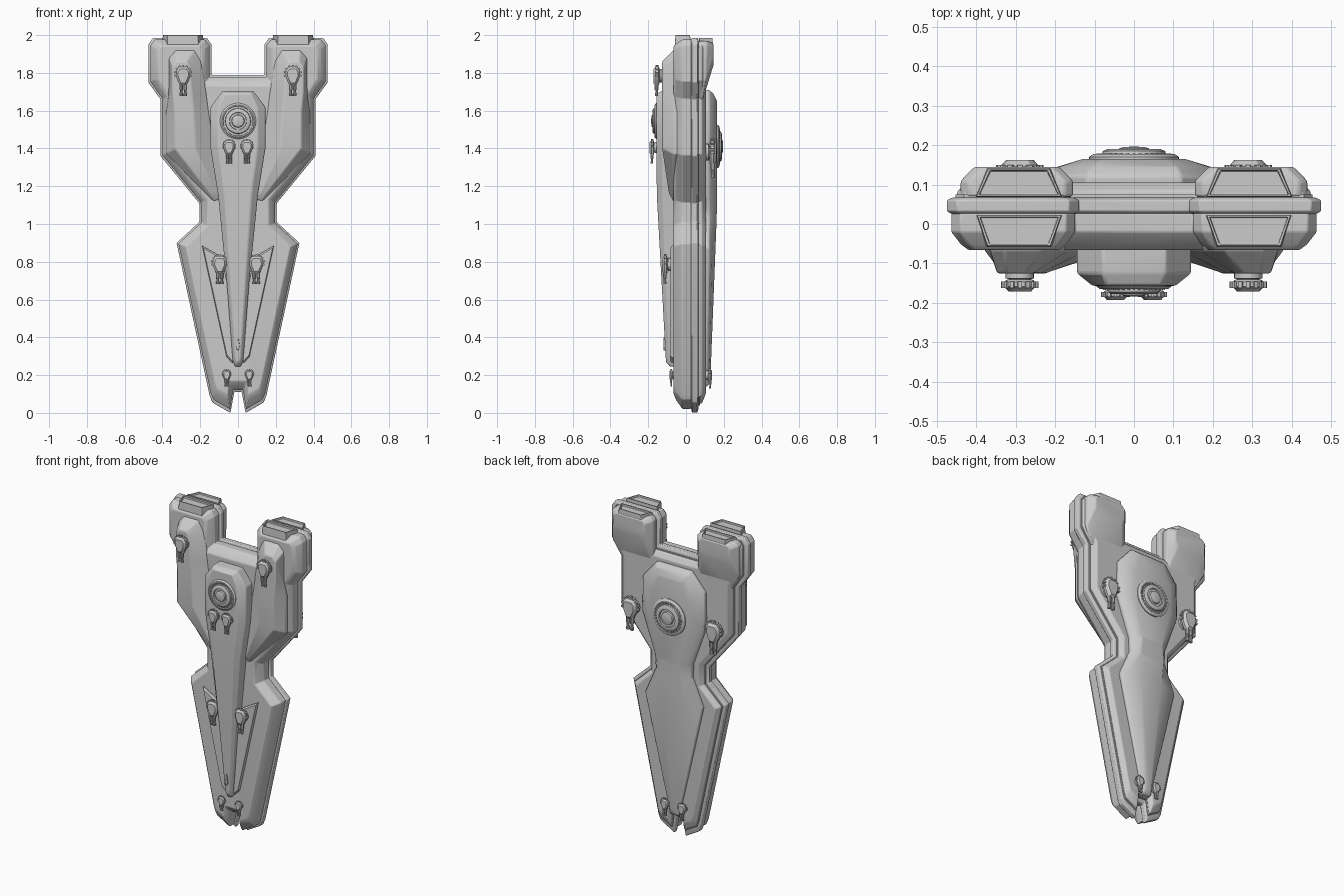
import bpy, bmesh, math

if "Cube" in bpy.data.objects:
    bpy.data.objects.remove(bpy.data.objects["Cube"])


def skin(bm, rings, strip=False):
    """Skin closed rings of 3D points; cap the ends with an ngon or a quad strip."""
    vs = [[bm.verts.new(p) for p in r] for r in rings]
    n = len(vs[0])
    for a, b in zip(vs, vs[1:]):
        for i in range(n):
            j = (i + 1) % n
            bm.faces.new((a[i], a[j], b[j], b[i]))
    for r in (vs[0], vs[-1]):
        if strip:
            for i in range(n // 2 - 1):
                bm.faces.new((r[i], r[i + 1], r[n - 2 - i], r[n - 1 - i]))
        else:
            bm.faces.new(r)


def finish(name, bm, bevel=0.0, angle=30):
    bmesh.ops.recalc_face_normals(bm, faces=bm.faces)
    me = bpy.data.meshes.new(name)
    bm.to_mesh(me)
    bm.free()
    ob = bpy.data.objects.new(name, me)
    bpy.context.collection.objects.link(ob)
    bpy.ops.object.select_all(action='DESELECT')
    bpy.context.view_layer.objects.active = ob
    ob.select_set(True)
    bpy.ops.object.shade_smooth_by_angle(angle=math.radians(angle))
    if bevel:
        m = ob.modifiers.new("bevel", 'BEVEL')
        m.width, m.segments, m.limit_method = bevel, 2, 'ANGLE'
        m.angle_limit = math.radians(25)
    return ob


def mirrored(half):
    return half + [(-x, z) for x, z in reversed(half) if x > 0]


def at(outline, y):
    """Lift an (x, z) outline to depth y (number or function of z)."""
    return [(x, y(z) if callable(y) else y, z) for x, z in outline]


def loft(name, layers, strip=True, bevel=0.006, sides=(1,)):
    bm = bmesh.new()
    for s in sides:
        skin(bm, [[(s * x, y, z) for x, y, z in at(o, y)] for o, y in layers], strip)
    return finish(name, bm, bevel)


def ramp(z0, y0, z1, y1):
    """Depth going from y0 at z0 to y1 at z1, constant outside."""
    return lambda z: y0 + (y1 - y0) * min(1, max(0, (z - z0) / (z1 - z0)))


# --- layered hull: outer and inner outlines, blended per layer ---
outer = [(0, 1.79), (.14, 1.79), (.14, 1.95), (.165, 1.985), (.45, 1.985), (.475, 1.95),
         (.475, 1.75), (.41, 1.66), (.41, 1.36), (.205, 1.11), (.205, 1.01), (.325, .9),
         (.15, .09), (.135, .055), (.04, 0), (.02, .11), (0, .11)]
inner = [(0, 1.73), (.19, 1.73), (.19, 1.92), (.205, 1.94), (.405, 1.94), (.42, 1.92),
         (.42, 1.77), (.36, 1.68), (.36, 1.38), (.16, 1.13), (.16, .99), (.275, .88),
         (.12, .16), (.11, .13), (.055, .1), (.05, .17), (0, .17)]


def hull(t):
    return mirrored([(a + (c - a) * t, b + (d - b) * t) for (a, b), (c, d) in zip(outer, inner)])


loft("front_hull", [(hull(1), -.066), (hull(.65), -.052), (hull(.2), -.02), (hull(.2), .028)],
     False, .004)
# tips of the prongs reach the floor at the lower edge of the front hull
loft("rim_plate", [(hull(.25), .025), (hull(0), .032), (hull(0), .06), (hull(.25), .067)], False, .003)
loft("hull_core", [(hull(.4), .0), (hull(.4), .075)], False, 0)
loft("back_hull", [(hull(.45), .07), (hull(.5), .085), (hull(1), .105)], False, .004)

# --- raised engine blocks on the back ---
blk0 = [(.42, 1.97), (.44, 1.95), (.44, 1.76), (.385, 1.66), (.16, 1.66), (.155, 1.76), (.155, 1.95), (.175, 1.97)]
blk1 = [(.385, 1.955), (.405, 1.935), (.405, 1.88), (.375, 1.84), (.21, 1.84), (.19, 1.88), (.19, 1.935), (.21, 1.955)]
loft("back_engine_blocks", [(blk0, .07), (blk0, ramp(1.66, .09, 1.8, .11)), (blk1, .145)], sides=(1, -1))

# --- engine nozzles: trapezoids with a recessed end ---
bm = bmesh.new()
for s in (1, -1):
    for sec, top in (([(.185, .022), (.398, .022), (.372, -.056), (.212, -.056)], 2.0),
                     ([(.185, .07), (.4, .07), (.37, .14), (.215, .14)], 1.985)):
        cx, cy = sum(p[0] for p in sec) / 4, sum(p[1] for p in sec) / 4
        rings = [[(s * (cx + (x - cx) * k), cy + (y - cy) * ky, z) for x, y in sec]
                 for k, ky, z in ((1.03, 1.05, 1.9), (1.03, 1.05, 1.96), (1, 1, top),
                                  (.94, .88, top), (.92, .85, top - .012))]
        skin(bm, rings)
finish("engine_nozzles", bm, .002)

# --- long armour pods on the front of both arms ---
pod0 = [(.33, 1.92), (.365, 1.88), (.367, 1.68), (.38, 1.6), (.38, 1.37), (.13, 1.12),
        (.09, 1.13), (.12, 1.37), (.155, 1.6), (.165, 1.68), (.195, 1.86), (.23, 1.92)]
pod1 = [(.325, 1.86), (.347, 1.83), (.347, 1.7), (.335, 1.6), (.335, 1.4), (.15, 1.16),
        (.12, 1.17), (.225, 1.4), (.235, 1.6), (.245, 1.7), (.255, 1.83), (.275, 1.86)]
loft("front_pods", [(pod0, -.04), (pod0, -.066), (pod1, ramp(1.13, -.085, 1.4, -.126))], sides=(1, -1))

# --- tapering spine on the front ---
sp0 = mirrored([(.08, 1.705), (.145, 1.62), (.145, 1.4), (.105, 1.15), (.06, .7), (.028, .28), (.015, .245)])
sp1 = mirrored([(.07, 1.69), (.105, 1.61), (.105, 1.42), (.07, 1.15), (.04, .7), (.014, .3), (.008, .27)])
loft("front_spine", [(sp0, -.04), (sp0, ramp(.25, -.085, 1.2, -.125)), (sp1, ramp(.25, -.105, 1.2, -.157))])

# --- small arrow fin near the spine tip ---
fin = [(.014, .35), (.003, .4), (-.003, .4), (-.014, .35), (-.004, .33), (.004, .33)]
loft("spine_fin", [(fin, -.09), ([(x * .6, z) for x, z in fin], -.118)], False, 0)

# --- arrow shaped plates beside the spine ---
pl0 = [(.19, .885), (.06, .295), (.03, .265), (.015, .3), (.04, .6), (.085, .825)]
pl1 = [(.183, .872), (.058, .305), (.03, .275), (.015, .305), (.04, .6), (.085, .815)]
loft("front_plates", [(pl0, -.05), (pl0, -.075), (pl1, -.083)], bevel=0, sides=(1, -1))

# --- back fairing: wide dome, pinched waist, faceted tail ---
bk0 = mirrored([(.12, 1.71), (.215, 1.6), (.22, 1.38), (.13, 1.13), (.125, 1.04), (.2, .87), (.03, .14)])
bk1 = mirrored([(.11, 1.69), (.19, 1.58), (.195, 1.38), (.11, 1.13), (.105, 1.04), (.17, .87), (.024, .15)])
bk2 = mirrored([(.08, 1.65), (.13, 1.54), (.13, 1.36), (.075, 1.13), (.085, 1.02), (.075, .87), (.012, .18)])
loft("back_fairing", [(bk0, .08), (bk0, ramp(.15, .112, .9, .122)), (bk1, ramp(.15, .12, 1.1, .145)),
                      (bk2, ramp(.15, .128, 1.1, .165))])


# --- stepped round domes on front and back ---
def circle(r, n, h=0):
    return [(r * math.cos(2 * math.pi * i / n), h, r * math.sin(2 * math.pi * i / n)) for i in range(n)]


def dome(name, y, z, side, k):
    prof = [(.095, -.02), (.095, .006), (.086, .013), (.08, .013), (.078, .008), (.068, .008), (.066, .02),
            (.056, .025), (.046, .025), (.044, .018), (.034, .018), (.031, .027), (.022, .03), (.004, .031)]
    bm = bmesh.new()
    skin(bm, [[(x * k, y + side * h * 1.05, z + w * k) for x, h, w in circle(r, 40, h)] for r, h in prof])
    for i in range(32):  # ribs around the dome
        a = 2 * math.pi * i / 32
        u, w = math.cos(a), math.sin(a)
        sq = [(r * u - t * w, r * w + t * u) for r, t in ((.068, .003), (.079, .003), (.079, -.003), (.068, -.003))]
        skin(bm, [[(p * k, y + side * h, z + q * k) for p, q in sq] for h in (0, .015)])
    finish(name, bm)


dome("front_dome", -.152, 1.545, -1, 1.0)
dome("back_dome", .164, 1.41, 1, 1.2)


# --- gun turrets: round neck, tapered house, ribs, twin barrels pointing down ---
def turret(name, x, y, z, side, k):
    bm = bmesh.new()
    skin(bm, [circle(r, 20, h) for r, h in ((.036, -.02), (.036, .012), (.028, .014), (.028, .022))])
    half = [(.022, .05), (.038, .032), (.04, .0), (.026, -.035), (.016, -.055)]
    skin(bm, [at(mirrored([(a * q, b * q) for a, b in half]), h)
              for q, h in ((.8, .015), (1, .021), (1, .033), (.7, .046))])
    for i in range(9):
        a = math.pi * (i - .5) / 7
        u, w = math.cos(a), math.sin(a)
        sq = [(r * u - t * w, .01 + r * w + t * u) for r, t in ((.03, .006), (.048, .005), (.048, -.005), (.03, -.006))]
        skin(bm, [at(sq, h) for h in (.02, .036)])
    for s in (1, -1):
        skin(bm, [[(s * .011 + p, .03 + q, b) for p, h, q in circle(r, 10)]
                  for r, b in ((.01, -.03), (.01, -.075), (.007, -.077), (.007, -.092), (.009, -.094), (.009, -.108))])
    for v in bm.verts:
        v.co = (x + v.co.x * k, y + side * v.co.y * k, z + v.co.z * k)
    finish(name, bm)


for part, x, y, z, side, k in (("pod_turret", .29, -.126, 1.785, -1, 1.0),
                               ("spine_turret", .047, -.157, 1.405, -1, .78),
                               ("plate_turret", .097, -.083, .785, -1, .95),
                               ("nose_turret", .06, -.062, .2, -1, .55),
                               ("back_turret", .29, .105, 1.38, 1, 1.25),
                               ("back_nose_turret", .06, .108, .2, 1, .65)):
    for s, tag in ((1, "right"), (-1, "left")):
        turret(f"{part}_{tag}", s * x, y, z, side, k)
